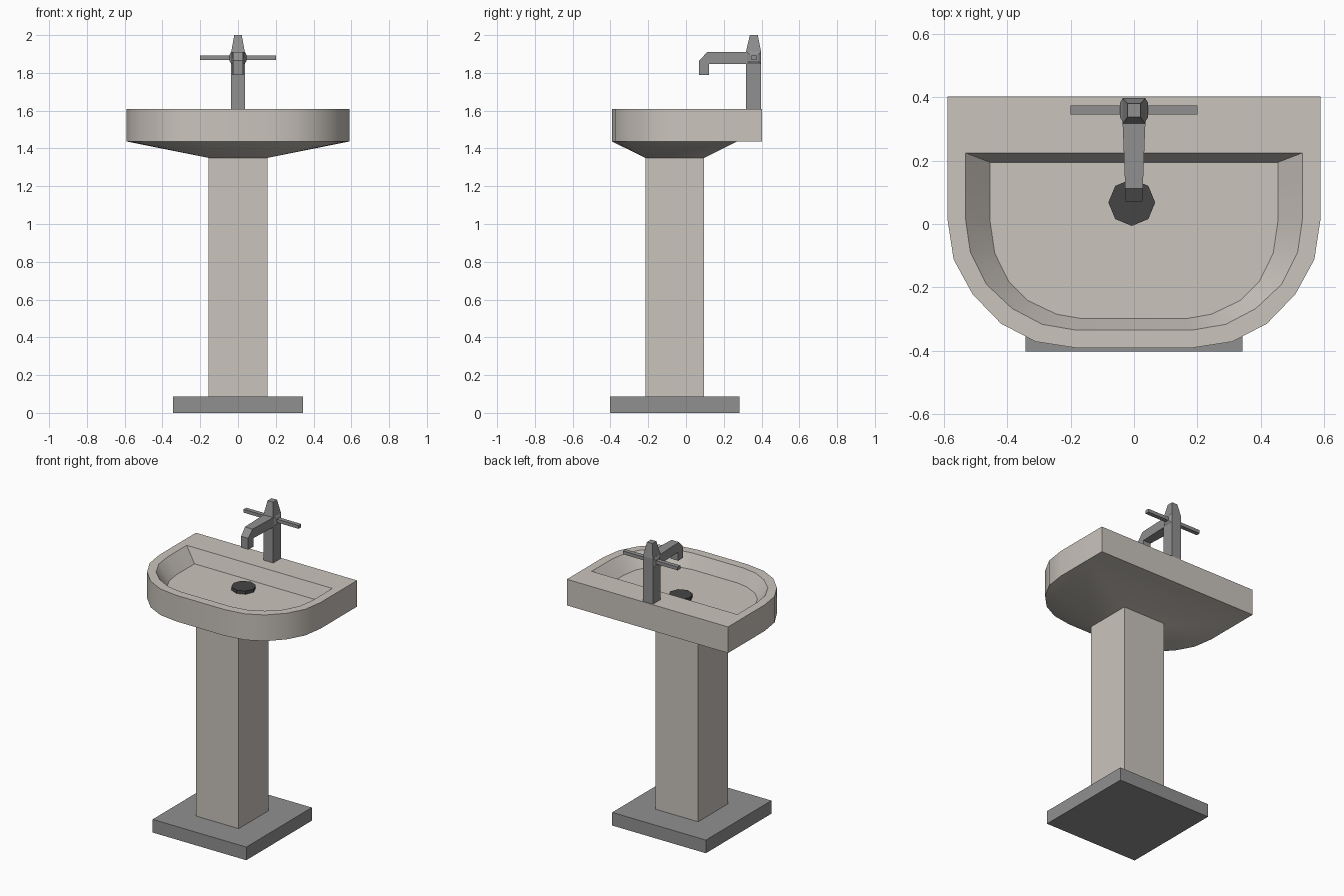
import bpy, bmesh, math

if "Cube" in bpy.data.objects:
    bpy.data.objects.remove(bpy.data.objects["Cube"])


def material(name, col):
    m = bpy.data.materials.new(name)
    m.diffuse_color = (*col, 1)
    m.use_nodes = True
    m.node_tree.nodes["Principled BSDF"].inputs["Base Color"].default_value = m.diffuse_color
    return m


CERAMIC = material("warm_ceramic", (0.59, 0.55, 0.505))
GREY = material("grey_metal", (0.28, 0.28, 0.28))
DARK = material("dark_drain", (0.06, 0.06, 0.06))


def loft(name, rings, mat, smooth=False):
    """Join closed rings of 3D points with faces and cap both ends."""
    bm = bmesh.new()
    vs = [[bm.verts.new(p) for p in r] for r in rings]
    n = len(rings[0])
    for a, b in zip(vs, vs[1:]):
        for i in range(n):
            j = (i + 1) % n
            bm.faces.new((a[i], a[j], b[j], b[i]))
    bm.faces.new(vs[0])
    bm.faces.new(vs[-1])
    bmesh.ops.remove_doubles(bm, verts=bm.verts, dist=1e-4)
    bmesh.ops.dissolve_degenerate(bm, edges=bm.edges, dist=1e-4)
    bmesh.ops.recalc_face_normals(bm, faces=bm.faces)
    me = bpy.data.meshes.new(name)
    bm.to_mesh(me)
    bm.free()
    me.materials.append(mat)
    ob = bpy.data.objects.new(name, me)
    bpy.context.collection.objects.link(ob)
    if smooth:
        bpy.ops.object.select_all(action='DESELECT')
        bpy.context.view_layer.objects.active = ob
        ob.select_set(True)
        bpy.ops.object.shade_smooth_by_angle(angle=math.radians(30))
    return ob


def rect(hx, y0, y1, z):
    return [(-hx, y0, z), (hx, y0, z), (hx, y1, z), (-hx, y1, z)]


def mirrored(half, z):
    """Right half outline, front to back, mirrored into a closed ring."""
    return [(x, y, z) for x, y in half] + [(-x, y, z) for x, y in reversed(half)]


# Foot plate and pedestal
loft("base_plate", [rect(0.343, -0.403, 0.282, z) for z in (0, 0.087)], GREY)
loft("pedestal", [rect(0.156, -0.215, 0.096, z) for z in (0.087, 1.35)], CERAMIC)

# Basin: underside, outer wall, rim, bowl wall, bowl floor
outer = [(0.18, -0.392), (0.31, -0.372), (0.42, -0.315), (0.51, -0.222),
         (0.57, -0.112), (0.59, 0.02), (0.59, 0.27), (0.59, 0.403)]
inner = [(0.185, -0.335), (0.29, -0.317), (0.385, -0.267), (0.467, -0.19),
         (0.517, -0.09), (0.533, 0.02), (0.533, 0.15), (0.533, 0.225)]
floor = [(0.165, -0.299), (0.245, -0.285), (0.335, -0.242), (0.397, -0.18),
         (0.44, -0.092), (0.455, 0.01), (0.455, 0.13), (0.455, 0.195)]
neck = [(0.156, -0.215)] * 6 + [(0.156, 0.096)] * 2
shelf = outer[:-1] + [(0.59, 0.27)]
loft("basin", [mirrored(neck, 1.35), mirrored(shelf, 1.437), mirrored(outer, 1.437),
               mirrored(outer, 1.61), mirrored(inner, 1.61), mirrored(floor, 1.52)],
     CERAMIC, smooth=True)

# Drain plug, eight sided
loft("drain", [[(-0.007 + 0.074 * math.cos(i * math.pi / 4),
                 0.068 + 0.074 * math.sin(i * math.pi / 4), z) for i in range(8)]
               for z in (1.515, 1.542)], DARK)

# Tap post with tapered top
loft("tap_post", [rect(0.036, 0.317, 0.398, 1.60), rect(0.036, 0.317, 0.398, 1.91),
                  rect(0.02, 0.338, 0.38, 2.0)], GREY)

# Tap spout: side profile, narrowing toward the outlet
profile = [(0.33, 1.91), (0.112, 1.91), (0.07, 1.865), (0.07, 1.79),
           (0.122, 1.79), (0.122, 1.847), (0.33, 1.847)]
loft("tap_spout", [[(s * (0.026 + 0.04 * (y - 0.07)), y, z) for y, z in profile]
                   for s in (-1, 1)], GREY)


def side_block(name, sections):
    """Loft of boxes along x: (x, half y, half z) about the handle axis."""
    loft(name, [[(x, 0.36 + a * hy, 1.88 + b * hz)
                 for a, b in ((-1, -1), (1, -1), (1, 1), (-1, 1))]
                for x, hy, hz in sections], GREY)


# Handle hub and cross bar
side_block("handle_hub", [(-0.044, 0.024, 0.018), (-0.036, 0.036, 0.032),
                          (0.036, 0.036, 0.032), (0.044, 0.024, 0.018)])
side_block("handle_bar", [(-0.201, 0.014, 0.011), (0.201, 0.014, 0.011)])
